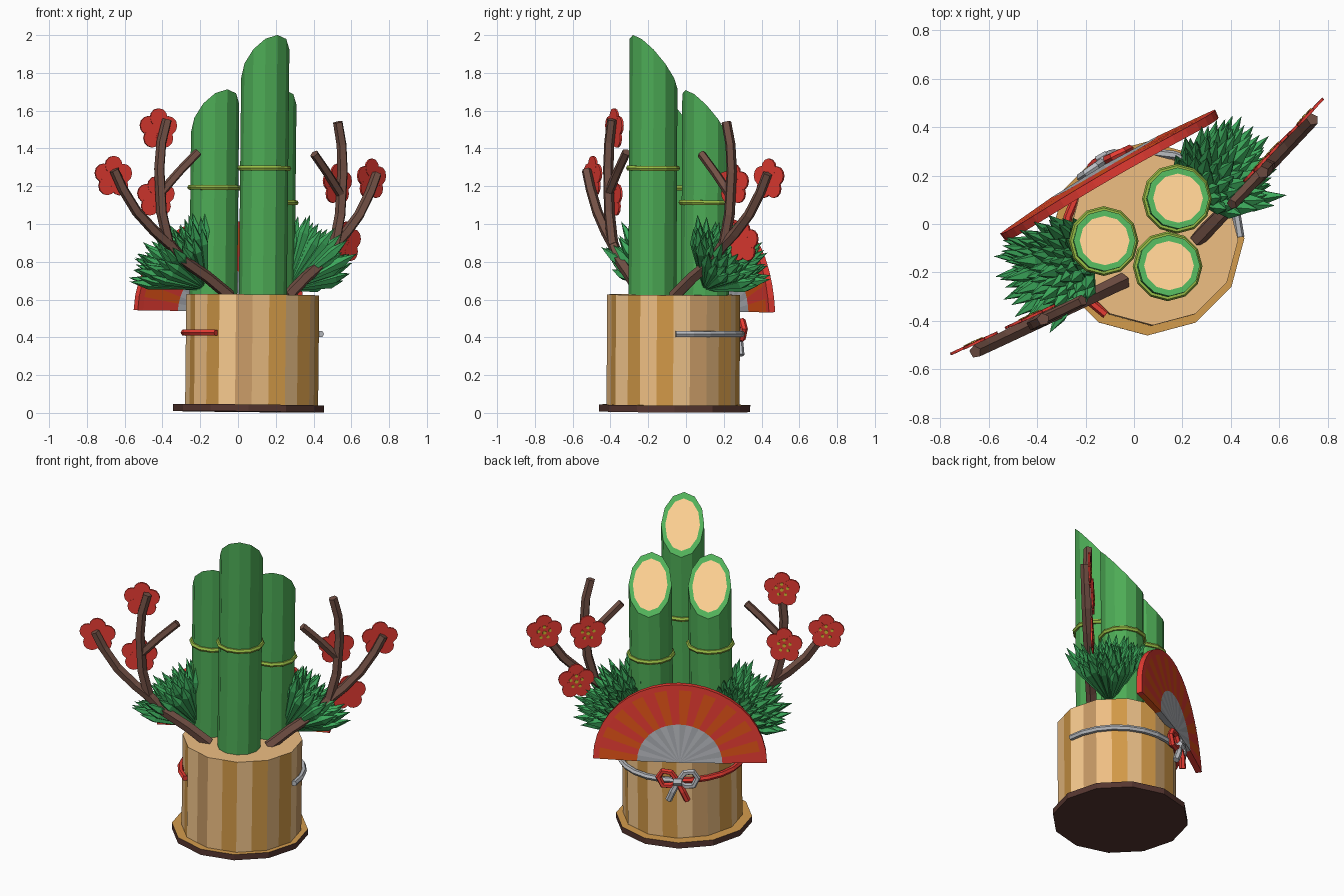
import bpy, bmesh, math, random
from mathutils import Matrix, Vector, Euler

if "Cube" in bpy.data.objects:
    bpy.data.objects.remove(bpy.data.objects["Cube"])

random.seed(4)
# Whole ornament is turned so its fan side points to the back left, with a tiny lean
ROOT = (Matrix.Translation((0.055, -0.06, 0.006))
        @ Euler((math.radians(-0.3), math.radians(0.6), 0)).to_matrix().to_4x4()
        @ Matrix.Rotation(math.radians(210), 4, 'Z'))
BUCKET = Vector((-.01, .016, 0))


def mat(name, r, g, b):
    m = bpy.data.materials.new(name)
    m.diffuse_color = [min(1, c * 1.06) ** 2.2 for c in (r, g, b)] + [1]
    m.use_nodes = True
    m.node_tree.nodes["Principled BSDF"].inputs["Base Color"].default_value = m.diffuse_color
    return m


GREEN = mat("bamboo_green", .29, .63, .32)
RIM = mat("bamboo_rim", .31, .66, .34)
BAND = mat("band_olive", .56, .69, .26)
PULP = mat("bamboo_pulp", .95, .77, .54)
PINE = mat("pine_green", .23, .62, .34)
BARK = mat("bark", .42, .30, .26)
DARK = mat("base_dark", .32, .21, .19)
RED = mat("red", .85, .23, .20)
ORANGE = mat("orange_red", .83, .31, .11)
GREY = mat("silver", .68, .69, .71)
GREY2 = mat("silver_dark", .62, .63, .65)
GOLD = mat("gold", .78, .68, .20)
WOOD = [mat("wood_%d" % i, *c) for i, c in enumerate(
    [(.88, .70, .48), (.77, .56, .27), (.91, .74, .52), (.74, .57, .38)])]
TOP = mat("wood_top", .88, .70, .48)
LEDGE = mat("wood_ledge", .78, .57, .29)


def finish(name, bm, mats):
    bmesh.ops.recalc_face_normals(bm, faces=bm.faces)
    me = bpy.data.meshes.new(name)
    bm.to_mesh(me)
    bm.free()
    for m in mats:
        me.materials.append(m)
    me.transform(ROOT)
    ob = bpy.data.objects.new(name, me)
    bpy.context.collection.objects.link(ob)
    return ob


def face(bm, verts, mi=0):
    bm.faces.new(verts).material_index = mi


def polygon(n, r):
    return [(r * math.cos(2 * math.pi * i / n), r * math.sin(2 * math.pi * i / n)) for i in range(n)]


def tube(bm, pts, r0, r1, n=6, closed=False):
    """Sweep an n-sided section along a path of points."""
    pts = [Vector(p) for p in pts]
    k = len(pts)
    rings = []
    for i, p in enumerate(pts):
        a = pts[i - 1] if (i or closed) else p
        b = pts[(i + 1) % k] if (i < k - 1 or closed) else p
        t = (b - a).normalized()
        u = t.cross(Vector((0, 0, 1)) if abs(t.z) < .2 else Vector((0, 1, 0))).normalized()
        w = t.cross(u)
        r = r0 + (r1 - r0) * i / (k - 1)
        rings.append([bm.verts.new(p + u * x + w * y) for x, y in polygon(n, r)])
    for i in range(k if closed else k - 1):
        A, B = rings[i], rings[(i + 1) % k]
        for j in range(n):
            face(bm, (A[j], A[(j + 1) % n], B[(j + 1) % n], B[j]))
    if not closed:
        face(bm, rings[0][::-1])
        face(bm, rings[-1])


def prism(bm, pts, z0, z1, side, top, bottom):
    lo = [bm.verts.new((x, y, z0)) for x, y in pts]
    hi = [bm.verts.new((x, y, z1)) for x, y in pts]
    for i in range(len(pts)):
        j = (i + 1) % len(pts)
        face(bm, (lo[i], lo[j], hi[j], hi[i]), side(i))
    face(bm, hi, top)
    face(bm, lo[::-1], bottom)


# Base plate and striped stave bucket
bm = bmesh.new()
prism(bm, polygon(12, .40), 0, .037, lambda i: 0, 1, 0)
finish("base_plate", bm, [DARK, LEDGE])

corners = [(x + BUCKET.x, y + BUCKET.y) for x, y in polygon(12, .352)]
staves = []
for i, c in enumerate(corners):
    d = corners[(i + 1) % 12]
    staves += [c, ((c[0] + d[0]) / 2, (c[1] + d[1]) / 2)]
bm = bmesh.new()
prism(bm, staves, .037, .62, lambda i: (0, 1, 2, 3, 0, 1, 2, 1)[i % 8], 4, 3)
finish("bucket", bm, WOOD + [TOP])


# Slant-cut bamboo stalks, each with a tied band
def bamboo(name, cx, cy, top, band):
    r, slope = .127, 1.2
    cut = lambda y: top + slope * (y - r)
    bm = bmesh.new()
    outer, inner = polygon(12, r), polygon(12, .102)
    lo = [bm.verts.new((cx + x, cy + y, .60)) for x, y in outer]
    hi = [bm.verts.new((cx + x, cy + y, cut(y))) for x, y in outer]
    inn = [bm.verts.new((cx + x, cy + y, cut(y))) for x, y in inner]
    for i in range(12):
        j = (i + 1) % 12
        face(bm, (lo[i], lo[j], hi[j], hi[i]), 0)
        face(bm, (hi[i], hi[j], inn[j], inn[i]), 1)
    face(bm, inn, 2)
    face(bm, lo[::-1], 0)
    finish(name, bm, [GREEN, RIM, PULP])
    bm = bmesh.new()
    tube(bm, [(cx + x, cy + y, band) for x, y in polygon(12, .129)], .015, .015, 6, True)
    finish(name + "_band", bm, [BAND])


bamboo("bamboo_tall", 0, .14, 1.995, 1.29)
bamboo("bamboo_left", -.175, -.082, 1.705, 1.11)
bamboo("bamboo_right", .175, -.082, 1.705, 1.185)

# Folding fan with radial stripes, gently bowed
bm = bmesh.new()
N, radii = 20, (.25, .475, .51)


def fan_pt(r, i):
    a = math.pi * i / N
    x, z = r * math.cos(a), .96 * r * math.sin(a)
    return bm.verts.new((x + .01, -.335 + .12 * x * x + .06 * z, .532 + z))


centre = fan_pt(0, 0)
rows = [[fan_pt(r, i) for i in range(N + 1)] for r in radii]
for i in range(N):
    face(bm, (centre, rows[0][i], rows[0][i + 1]), 2 + i % 2)
    face(bm, (rows[0][i], rows[1][i], rows[1][i + 1], rows[0][i + 1]), i % 2)
    face(bm, (rows[1][i], rows[2][i], rows[2][i + 1], rows[1][i + 1]), 0)
fan = finish("fan", bm, [RED, ORANGE, GREY, GREY2])
sol = fan.modifiers.new("thickness", 'SOLIDIFY')
sol.thickness, sol.offset = .036, 0

# Two-colour cord around the bucket, with bow loops and tails
for s, colour, name in ((1, RED, "red_cord"), (-1, GREY, "silver_cord")):
    bm = bmesh.new()
    arc = [math.radians(-90 + 118 * i / 8) for i in range(9)]
    tube(bm, [(s * .362 * math.cos(a) + BUCKET.x, .362 * math.sin(a) + BUCKET.y, .415) for a in arc], .018, .018)
    loop = [(0, 0), (.04, .055), (.09, .06), (.115, .02), (.09, -.03), (.04, -.03)]
    tube(bm, [(-s * x, -.368 + .1 * x, .42 + z) for x, z in loop], .019, .019, 6, True)
    tube(bm, [(0, -.368, .42), (s * .03, -.378, .36), (s * .055, -.37, .30)], .02, .02)
    finish(name, bm, [colour])
bm = bmesh.new()
tube(bm, [(-.025, -.372, .42), (.025, -.372, .42)], .028, .028)
finish("cord_knot", bm, [GREY])

# Pine clumps: spindles spreading from the bucket rim
for s, name in ((-1, "pine_left"), (1, "pine_right")):
    bm = bmesh.new()
    origin = Vector((s * .24, -.03, .64))
    turn = Vector((s * .26, -.11, .30)).normalized().to_track_quat('Z', 'Y')
    count = 95
    for i in range(count):
        tilt = math.radians(42) * math.sqrt((i + .5) / count)
        a = i * 2.39996
        d = turn @ Vector((math.sin(tilt) * math.cos(a), math.sin(tilt) * math.sin(a), math.cos(tilt)))
        d.y = max(d.y, -.52)
        d.z = max(d.z, .08)
        d.normalize()
        length = random.uniform(.35, .43)
        length = min(length, .265 / max(.01, -d.y))
        u = d.orthogonal().normalized()
        w = d.cross(u)
        root, tip = bm.verts.new(origin + d * .02), bm.verts.new(origin + d * length)
        mid = [bm.verts.new(origin + d * length * .76 + u * x + w * y) for x, y in polygon(5, .03)]
        for j in range(5):
            face(bm, (mid[j], mid[(j + 1) % 5], tip))
            face(bm, (mid[(j + 1) % 5], mid[j], root))
    finish(name, bm, [PINE])


# Plum branches: same outline mirrored, each side at its own angle
def depth(x):
    return .1 - (.08 if x > 0 else .29) * (abs(x) - .19)


def spread(s, x):
    return s * x * (1.04 if s > 0 else .99)


BRANCHES = [
    ([(.17, .61), (.30, .71), (.44, .80), (.52, .89), (.56, 1.05), (.575, 1.28), (.565, 1.42), (.535, 1.54)], .034, .027),
    ([(.50, .87), (.60, .95), (.70, 1.05), (.78, 1.17), (.83, 1.27)], .031, .027),
    ([(.56, 1.16), (.46, 1.27), (.36, 1.37)], .025, .024)]
for s, name in ((-1, "plum_branch_left"), (1, "plum_branch_right")):
    bm = bmesh.new()
    for pts, r0, r1 in BRANCHES:
        tube(bm, [(spread(s, x), depth(s * x), z) for x, z in pts], r0, r1, 5)
    finish(name, bm, [BARK])


# Plum blossoms: five round petals, a centre and a ring of gold stamens
def disc(bm, x, y, z, r, thick, n, mi):
    geo = bmesh.ops.create_cone(bm, cap_ends=True, segments=n, radius1=r, radius2=r, depth=thick,
                                matrix=Matrix.Translation((x, y, z)) @ Matrix.Rotation(math.pi / 2, 4, 'X'))
    for f in {f for v in geo['verts'] for f in v.link_faces}:
        f.material_index = mi


BLOSSOMS = [(.59, 1.49), (.85, 1.235), (.60, 1.13), (-.80, 1.24), (-.55, 1.21), (-.62, .905)]
for k, (bx, bz) in enumerate(BLOSSOMS):
    bm = bmesh.new()
    for i in range(5):
        a = math.radians(90 + 72 * i)
        ca, sa = math.cos(a), math.sin(a)
        disc(bm, .06 * ca, -.0005 * i, .06 * sa, .05, .011, 12, 0)
        disc(bm, .036 * ca, -.006, .036 * sa, .01, .01, 6, 1)
    disc(bm, 0, -.002, 0, .045, .012, 10, 0)
    disc(bm, 0, -.007, 0, .012, .01, 6, 1)
    bm.transform(Matrix.Translation((bx, depth(bx) - .03, bz))
                 @ Matrix.Rotation(math.radians(-5 if bx > 0 else 17), 4, 'Z'))
    finish("plum_blossom_%d" % (k + 1), bm, [RED, GOLD])
